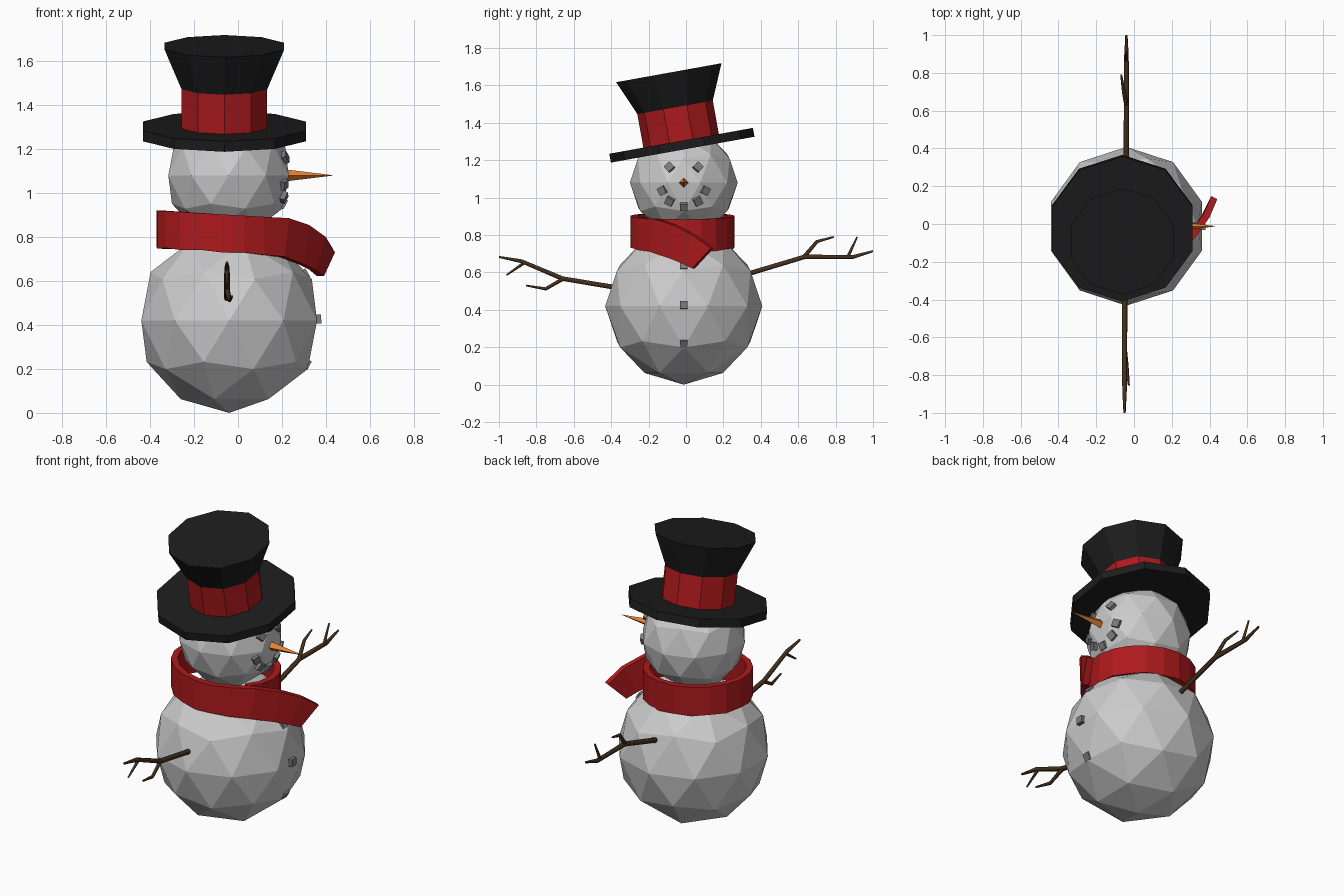
import bpy, bmesh, math
from mathutils import Vector, Matrix

if "Cube" in bpy.data.objects:
    bpy.data.objects.remove(bpy.data.objects["Cube"])


def mat(name, r, g, b):
    m = bpy.data.materials.new(name)
    m.diffuse_color = (r, g, b, 1)
    m.use_nodes = True
    m.node_tree.nodes["Principled BSDF"].inputs["Base Color"].default_value = m.diffuse_color
    return m


BLACK = mat("black_felt", 0.012, 0.012, 0.012)
RED = mat("red_wool", 0.42, 0.01, 0.012)
ORANGE = mat("carrot_orange", 0.8, 0.22, 0.03)
WOOD = mat("dark_wood", 0.06, 0.03, 0.012)
COAL = mat("coal_grey", 0.2, 0.2, 0.2)


def finish(name, bm, *mats):
    bmesh.ops.recalc_face_normals(bm, faces=bm.faces[:])
    me = bpy.data.meshes.new(name)
    bm.to_mesh(me)
    bm.free()
    ob = bpy.data.objects.new(name, me)
    bpy.context.collection.objects.link(ob)
    for m in mats:
        me.materials.append(m)
    return ob


def loft(bm, rings, closed_ends=True):
    """Skin a list of equal-length point rings."""
    vs = [[bm.verts.new(p) for p in r] for r in rings]
    n = len(vs[0])
    bands = []
    for a, b in zip(vs, vs[1:]):
        bands.append([bm.faces.new((a[i], a[(i + 1) % n], b[(i + 1) % n], b[i]))
                      for i in range(n)])
    bm.faces.new(vs[0][::-1])
    bm.faces.new(vs[-1])
    return bands


# Snowballs: faceted body and head
BODY, BODY_R = Vector((-0.04, -0.012, 0.42)), 0.42
HEAD, HEAD_R = Vector((-0.043, -0.012, 1.08)), 0.288
for name, c, r in (("body", BODY, BODY_R), ("head", HEAD, HEAD_R)):
    bm = bmesh.new()
    bmesh.ops.create_icosphere(bm, subdivisions=2, radius=r, matrix=Matrix.Translation(c))
    finish(name, bm)


# Coal pieces: small blocks sitting on the snowballs, given by (y, z, twist)
def coal(name, centre, radius, y, z, twist):
    d = Vector((0, y - centre.y, z - centre.z))
    d.x = math.sqrt(radius ** 2 - d.y ** 2 - d.z ** 2)
    rot = d.to_track_quat('X', 'Z').to_matrix().to_4x4()
    m = (Matrix.Translation(centre + d * 0.955) @ rot
         @ Matrix.Rotation(math.radians(twist), 4, 'X')
         @ Matrix.Diagonal((0.035, 0.042, 0.042, 1)))
    bm = bmesh.new()
    bmesh.ops.create_cube(bm, size=1, matrix=m)
    finish(name, bm, COAL)


for s in (-1, 1):
    coal("eye", HEAD, HEAD_R, -0.012 + s * 0.078, 1.165, 45)
    coal("mouth_outer", HEAD, HEAD_R, -0.012 + s * 0.118, 1.037, s * 65)
    coal("mouth_inner", HEAD, HEAD_R, -0.012 + s * 0.078, 0.978, s * 30)
coal("mouth_middle", HEAD, HEAD_R, -0.012, 0.948, 0)
for z, t in ((0.64, 0), (0.427, 0), (0.215, 0)):
    coal("button", BODY, BODY_R, -0.012, z, t)

# Carrot nose
bm = bmesh.new()
bmesh.ops.create_cone(bm, cap_ends=True, segments=4, radius1=0.029, radius2=0.001, depth=0.23,
                      matrix=Matrix.Translation((0.315, -0.012, 1.08))
                      @ Matrix.Rotation(math.pi / 2, 4, 'Y'))
finish("nose", bm, ORANGE)

# Top hat: ten-sided profile with brim, red band and flared crown, tilted 10 degrees
bm = bmesh.new()
profile = [(0.39, -0.024), (0.39, 0.024), (0.205, 0.024), (0.205, 0.206), (0.286, 0.394)]
angles = [math.radians(18 + 36 * i) for i in range(10)]
bands = loft(bm, [[(r * math.cos(a), r * math.sin(a), z) for a in angles] for r, z in profile])
for f in bands[2]:
    f.material_index = 1
hat = finish("hat", bm, BLACK, RED)
hat.location = (-0.062, -0.022, 1.28)
hat.rotation_euler = (math.radians(10.2), 0, 0)

# Scarf: a strip wound once round the neck, then a tail swinging off the front
edges = []
for i in range(19):
    t = i / 18
    a = math.radians(-35 + 340 * t)
    grow = 0.93 + 0.07 * min(1, t * 2.5)
    x, y = -0.06 + 0.295 * grow * math.cos(a), -0.018 + 0.262 * grow * math.sin(a)
    z = 0.817 - 0.018 * math.cos(a)
    lump = 0.006 * (i % 2)
    edges.append((Vector((x, y, z + 0.085)), Vector((x, y, z - 0.088 + lump))))
edges += [(Vector(a), Vector(b)) for a, b in (
    ((0.22, -0.155, 0.885), (0.20, -0.18, 0.71)),
    ((0.31, -0.06, 0.855), (0.29, -0.075, 0.675)),
    ((0.385, 0.045, 0.80), (0.34, -0.015, 0.65)),
    ((0.425, 0.14, 0.73), (0.375, 0.04, 0.622)))]
rings = []
for i, (top, low) in enumerate(edges):
    p, q = edges[max(i - 1, 0)], edges[min(i + 1, len(edges) - 1)]
    tan = (q[0] + q[1] - p[0] - p[1]).normalized()
    out = tan.cross(top - low).normalized() * 0.018
    rings.append([top + out, top - out, low - out, low + out])
bm = bmesh.new()
loft(bm, rings)
finish("scarf", bm, RED)


# Stick arms: tapered twigs through (y, z, radius) points
def twig(name, x0, x1, pts):
    cu = bpy.data.curves.new(name, 'CURVE')
    cu.dimensions = '3D'
    cu.bevel_depth = 1
    cu.bevel_resolution = 1
    cu.use_fill_caps = True
    sp = cu.splines.new('POLY')
    sp.points.add(len(pts) - 1)
    for i, (y, z, r) in enumerate(pts):
        x = x0 + (x1 - x0) * i / (len(pts) - 1)
        sp.points[i].co = (x, y, z, 1)
        sp.points[i].radius = r
    cu.materials.append(WOOD)
    bpy.context.collection.objects.link(bpy.data.objects.new(name, cu))


twig("right_arm", -0.05, -0.05, [(-0.33, 0.512, 0.015), (-0.66, 0.567, 0.014),
                                 (-0.88, 0.66, 0.012), (-1.0, 0.683, 0.006)])
twig("right_arm_fork", -0.05, -0.05, [(-0.86, 0.655, 0.01), (-0.96, 0.585, 0.005)])
twig("right_arm_branch", -0.05, -0.027, [(-0.655, 0.567, 0.012), (-0.75, 0.512, 0.01),
                                         (-0.855, 0.53, 0.005)])
twig("left_arm", -0.04, -0.04, [(0.30, 0.583, 0.015), (0.636, 0.684, 0.014),
                                (0.89, 0.682, 0.012), (1.0, 0.714, 0.006)])
twig("left_arm_fork", -0.04, -0.04, [(0.865, 0.682, 0.01), (0.915, 0.79, 0.005)])
twig("left_arm_branch", -0.04, -0.068, [(0.63, 0.682, 0.012), (0.70, 0.765, 0.01),
                                        (0.79, 0.79, 0.005)])
